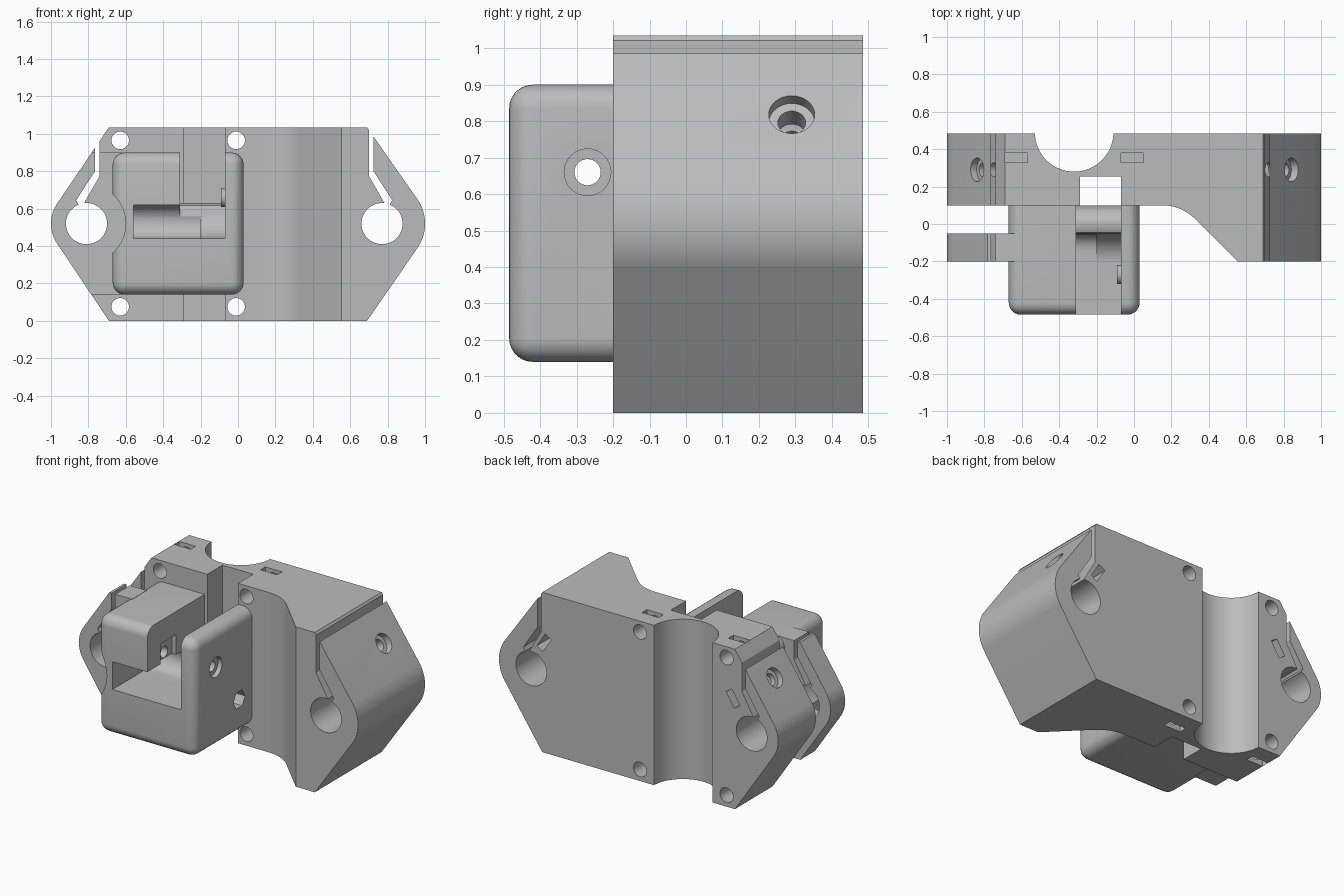
import bpy, bmesh
from math import radians, sin, cos
from mathutils import Vector

if "Cube" in bpy.data.objects:
    bpy.data.objects.remove(bpy.data.objects["Cube"], do_unlink=True)

grey = bpy.data.materials.new("plastic grey")
grey.use_nodes = True
grey.diffuse_color = (0.5, 0.5, 0.5, 1)
grey.node_tree.nodes["Principled BSDF"].inputs["Base Color"].default_value = (0.5, 0.5, 0.5, 1)


def finish(bm, name):
    bmesh.ops.recalc_face_normals(bm, faces=bm.faces[:])
    mesh = bpy.data.meshes.new(name)
    bm.to_mesh(mesh)
    bm.free()
    mesh.materials.append(grey)
    ob = bpy.data.objects.new(name, mesh)
    bpy.context.collection.objects.link(ob)
    return ob


def prism(name, pts, axis, lo, hi):
    """Extrude a 2D outline along x (y,z points), y (x,z points) or z (x,y points)."""
    place = {"x": lambda a, b: (lo, a, b), "y": lambda a, b: (a, lo, b), "z": lambda a, b: (a, b, lo)}[axis]
    step = {"x": (hi - lo, 0, 0), "y": (0, hi - lo, 0), "z": (0, 0, hi - lo)}[axis]
    bm = bmesh.new()
    face = bm.faces.new([bm.verts.new(place(*p)) for p in pts])
    ext = bmesh.ops.extrude_face_region(bm, geom=[face])
    bmesh.ops.translate(bm, vec=step, verts=[v for v in ext["geom"] if isinstance(v, bmesh.types.BMVert)])
    return finish(bm, name)


def box(name, x, y, z, bevel=0):
    ob = prism(name, [(x[0], y[0]), (x[1], y[0]), (x[1], y[1]), (x[0], y[1])], "z", *z)
    if bevel:
        bm = bmesh.new()
        bm.from_mesh(ob.data)
        bmesh.ops.bevel(bm, geom=bm.edges[:], offset=bevel, segments=7, profile=0.5, affect="EDGES")
        bm.to_mesh(ob.data)
        bm.free()
    return ob


def rod(name, start, end, radius, sides=48):
    start, end = Vector(start), Vector(end)
    d = end - start
    bm = bmesh.new()
    bmesh.ops.create_cone(bm, cap_ends=True, segments=sides, radius1=radius, radius2=radius, depth=d.length)
    rot = Vector((0, 0, 1)).rotation_difference(d).to_matrix().to_4x4()
    bmesh.ops.transform(bm, matrix=rot, verts=bm.verts[:])
    bmesh.ops.translate(bm, vec=(start + end) / 2, verts=bm.verts[:])
    return finish(bm, name)


def arc(cx, cy, r, a0, a1, n=12):
    steps = [radians(a0 + (a1 - a0) * i / n) for i in range(n + 1)]
    return [(cx + r * cos(a), cy + r * sin(a)) for a in steps]


def combine(target, other, op="DIFFERENCE"):
    mod = target.modifiers.new("combine", "BOOLEAN")
    mod.object, mod.operation, mod.solver = other, op, "EXACT"
    dg = bpy.context.evaluated_depsgraph_get()
    mesh = bpy.data.meshes.new_from_object(target.evaluated_get(dg))
    target.modifiers.clear()
    target.data = mesh
    bpy.data.objects.remove(other, do_unlink=True)


TOP, MID, BACK = 1.035, 0.52, 0.485
RIGHT, LEFT = 0.77, -0.81      # rod centres
right_nose = arc(RIGHT, MID, 0.23, -33, 33)
left_nose = arc(LEFT, MID, 0.19, 147, 213)

# Main body: plan outline trimmed to the six-sided front outline
plan = [(-1.1, 0.1)] + arc(0.15, -0.15, 0.25, 90, 45) + [(0.554, -0.2), (1.1, -0.2), (1.1, BACK), (-1.1, BACK)]
body = prism("carriage_body", plan, "z", -0.1, 1.2)
outline = [(-0.69, 0), (0.69, 0)] + right_nose + [(0.69, TOP), (-0.69, TOP)] + left_nose
combine(body, prism("outline", outline, "y", -0.6, 0.6), "INTERSECT")

# Rounded front housing with its open cavity
housing = box("housing", (-0.67, 0.03), (-0.485, 0.2), (0.14, 0.9), 0.065)
floor, lip = 0.44, -0.05
curve = arc(-0.21, floor + 0.16, 0.16, 270, 360)
back_round = arc(0.0, 0.54, 0.09, 120, 20, 8)
combine(housing, prism("open_slot", [(-0.7, floor)] + curve + back_round
                       + [(0.105, 0.5), (0.3, 0.5), (0.3, 1.0), (-0.7, 1.0)], "x", -0.31, -0.07))
pocket = [(-0.7, floor), (-0.21, floor)] + arc(-0.14, 0.53, 0.09, -90, 90) + [(-0.7, 0.62)]
combine(housing, prism("side_pocket", pocket, "x", -0.56, -0.2))
combine(housing, box("nut_recess", (-0.34, -0.2), (-0.35, -0.19), (0.6, 0.75)))
combine(housing, rod("rod_clearance", (LEFT, -0.6, MID), (LEFT, -0.2, MID), 0.21))

# Washer boss on the inner face of the tall wall
combine(housing, rod("washer_boss", (-0.09, -0.27, 0.66), (-0.05, -0.27, 0.66), 0.05), "UNION")

# Front lug for the left rod
lug = prism("front_lug", [(-0.62, 0.14), (-0.62, 0.9), (-0.782, 0.9)] + left_nose + [(-0.784, 0.14)],
            "y", -0.2, -0.05)
combine(lug, rod("lug_trim", (-0.6, -0.3, 2), (-0.6, -0.3, 3), 0.1))
combine(body, housing, "UNION")
combine(body, lug, "UNION")

# Rear round groove and the vertical channel in front of it
combine(body, rod("rear_groove", (-0.32, 0.49, -0.2), (-0.32, 0.49, 1.3), 0.21, 64))
combine(body, box("channel", (-0.29, -0.07), (0.1, 0.255), (-0.2, 1.3)))

# Rod clamps: bore, bent slit, cross bolt and nut pocket on each side
for s, c in ((1, RIGHT), (-1, -LEFT)):
    combine(body, rod("rod_bore", (s * c, -0.7, MID), (s * c, 0.7, MID), 0.11))
    slit = [(-0.07, 1.2), (-0.045, 1.2), (-0.045, 0.8), (0.055, 0.645), (0.03, 0.6), (-0.07, 0.775)]
    combine(body, prism("slit", [(s * (c + a), b) for a, b in slit], "y", -0.3, 0.7))
    n = Vector((s * 0.84, 0, 0.54))
    p = Vector((s * 0.845, 0.29, 0.82))
    combine(body, rod("bolt_head", p - n * 0.045, p + n * 0.2, 0.063, 32))
    combine(body, rod("bolt_hole", p - n * 0.26, p + n * 0.1, 0.038, 32))
    q, t = p - n * 0.2, Vector((-n.z, 0, n.x))
    corners = [q + n * a + t * b for a, b in ((-0.025, -0.055), (0.025, -0.055), (0.025, 0.055), (-0.025, 0.055))]
    combine(body, prism("nut_pocket", [(v.x, v.z) for v in corners], "y", 0.23, 0.6))

# Four mounting screws with nut slots from the top and bottom faces
for x in (-0.63, -0.01):
    for z, lo, hi in ((0.965, 0.91, 1.2), (0.075, -0.2, 0.13)):
        combine(body, rod("screw_hole", (x, -0.1, z), (x, 0.6, z), 0.047, 32))
        combine(body, box("nut_slot", (x - 0.06, x + 0.06), (0.33, 0.38), (lo, hi)))

# Cross hole through the housing with a counterbore, and a six-sided nut trap
combine(body, rod("cross_hole", (-1.2, -0.27, 0.66), (0.2, -0.27, 0.66), 0.036, 32))
combine(body, rod("counterbore", (0.0, -0.27, 0.66), (0.2, -0.27, 0.66), 0.064, 32))
combine(body, rod("hex_trap", (-0.06, -0.03, 0.36), (0.1, -0.03, 0.36), 0.06, 6))

bpy.context.view_layer.objects.active = body
body.select_set(True)
bpy.ops.object.shade_smooth_by_angle(angle=radians(25))
